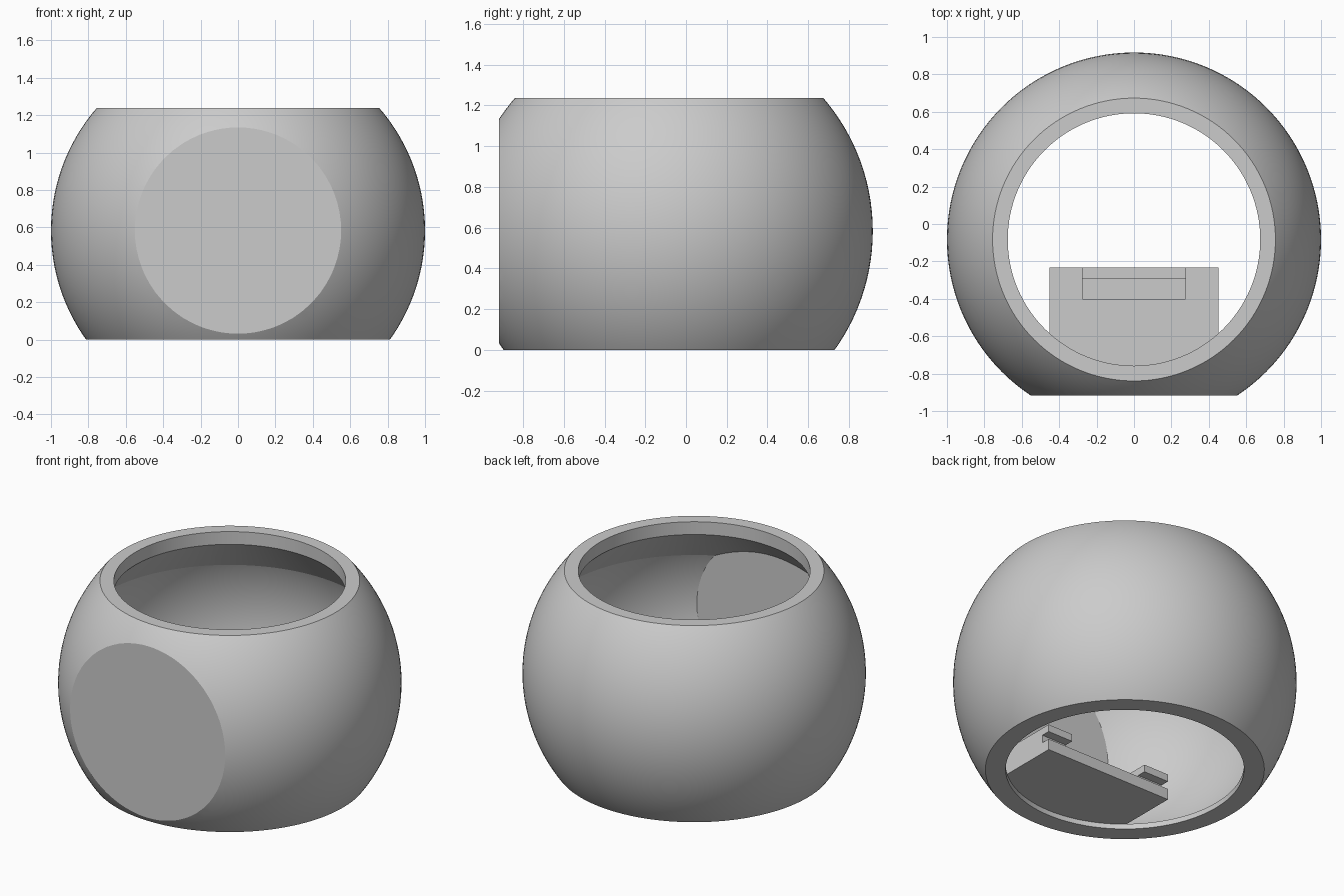
import bpy, bmesh, math
from mathutils import Vector

cube = bpy.data.objects.get("Cube")
if cube:
    bpy.data.objects.remove(cube)

CENTRE = Vector((0, -0.083, 0.583))
HEIGHT = 1.237

grey = bpy.data.materials.new("plain_grey")
grey.use_nodes = True
grey.diffuse_color = (0.6, 0.6, 0.6, 1)
grey.node_tree.nodes["Principled BSDF"].inputs["Base Color"].default_value = grey.diffuse_color


def finish(name, bm):
    bmesh.ops.recalc_face_normals(bm, faces=bm.faces)
    mesh = bpy.data.meshes.new(name)
    bm.to_mesh(mesh)
    bm.free()
    mesh.materials.append(grey)
    obj = bpy.data.objects.new(name, mesh)
    bpy.context.collection.objects.link(obj)
    return obj


def ball(name, radius, planes):
    """Sphere sliced flat by (point, outward normal) planes."""
    bm = bmesh.new()
    bmesh.ops.create_uvsphere(bm, u_segments=128, v_segments=64, radius=radius)
    bmesh.ops.translate(bm, vec=CENTRE, verts=bm.verts)
    for point, normal in planes:
        cut = bmesh.ops.bisect_plane(bm, geom=bm.verts[:] + bm.edges[:] + bm.faces[:],
                                     plane_co=point, plane_no=normal, clear_outer=True)
        rim = [e for e in cut["geom_cut"] if isinstance(e, bmesh.types.BMEdge)]
        bmesh.ops.contextual_create(bm, geom=rim)
    return finish(name, bm)


def frustum(name, low_radius, high_radius, low, high):
    bm = bmesh.new()
    bmesh.ops.create_cone(bm, cap_ends=True, segments=128, radius1=low_radius,
                          radius2=high_radius, depth=high - low)
    bmesh.ops.translate(bm, vec=(0, CENTRE.y, (low + high) / 2), verts=bm.verts)
    return finish(name, bm)


def box(name, x, y, z):
    """Box symmetric in x, with (low, high) ranges in y and z."""
    bm = bmesh.new()
    bmesh.ops.create_cube(bm, size=1)
    bmesh.ops.scale(bm, vec=(2 * x, y[1] - y[0], z[1] - z[0]), verts=bm.verts)
    bmesh.ops.translate(bm, vec=(0, sum(y) / 2, sum(z) / 2), verts=bm.verts)
    return finish(name, bm)


def combine(target, cutter, operation="DIFFERENCE"):
    mod = target.modifiers.new(cutter.name, "BOOLEAN")
    mod.operation = operation
    mod.solver = "EXACT"
    mod.object = cutter
    bpy.ops.object.select_all(action="DESELECT")
    bpy.context.view_layer.objects.active = target
    target.select_set(True)
    bpy.ops.object.modifier_apply(modifier=mod.name)
    bpy.data.objects.remove(cutter)


# Thin-walled cavity with a flat front and floor and a conical shoulder
cavity = ball("cavity", 0.95, [((0, -0.87, 0), (0, -1, 0))])
combine(cavity, frustum("shoulder", 1.703, 0.675, 0.034, 1.155), "INTERSECT")

# Round shell, flattened at the front, open at top and bottom
shell = ball("round_shell", 1.0, [((0, -0.917, 0), (0, -1, 0)),
                                  ((0, 0, HEIGHT), (0, 0, 1)),
                                  ((0, 0, 0), (0, 0, -1))])
combine(shell, cavity)
combine(shell, frustum("top_opening", 0.675, 0.675, 1.1, 1.4))
combine(shell, frustum("bottom_opening", 0.694, 0.694, -0.2, 0.3))

# Inner mounting block with a rear groove and a top notch
block = box("inner_mount", 0.453, (-0.88, -0.233), (0.032, 0.2))
combine(block, box("rear_groove", 0.6, (-0.29, -0.1), (0.103, 0.153)))
combine(block, box("top_notch", 0.275, (-0.4, -0.1), (0.145, 0.4)))
combine(block, ball("mount_limit", 0.96, []), "INTERSECT")

for obj in (shell, block):
    bpy.ops.object.select_all(action="DESELECT")
    bpy.context.view_layer.objects.active = obj
    obj.select_set(True)
    bpy.ops.object.shade_smooth_by_angle(angle=math.radians(20))
